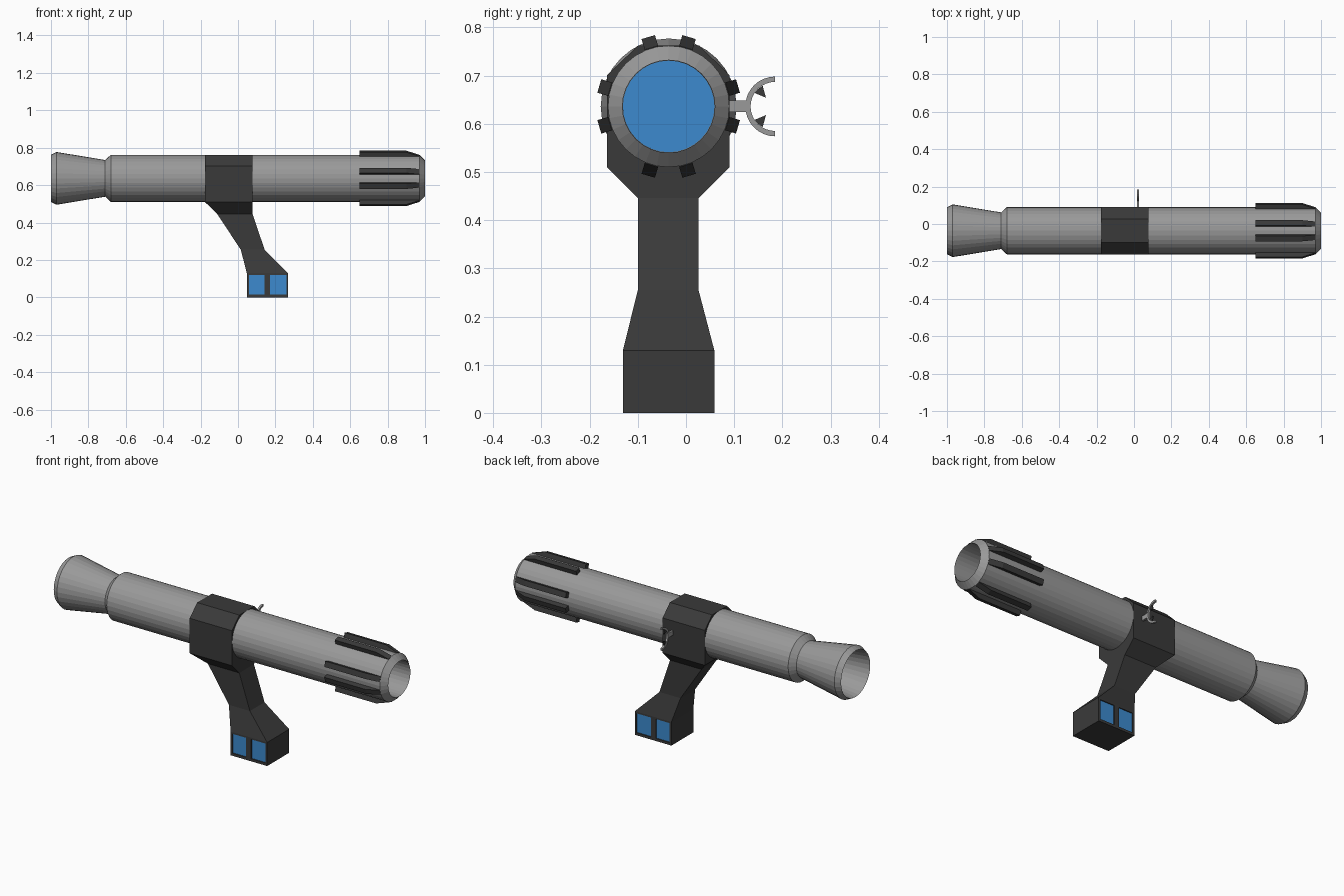
import bpy, bmesh
from math import pi, cos, sin, radians
from mathutils import Matrix, Vector

if "Cube" in bpy.data.objects:
    bpy.data.objects.remove(bpy.data.objects["Cube"])

CY, CZ, SIDES = -0.036, 0.636, 32      # tube axis and facet count


def material(name, rgb):
    m = bpy.data.materials.new(name)
    m.diffuse_color = (*rgb, 1)
    m.use_nodes = True
    m.node_tree.nodes["Principled BSDF"].inputs["Base Color"].default_value = m.diffuse_color
    return m


GREY = material("mid grey", (0.32, 0.32, 0.32))
DARK = material("dark grey", (0.042, 0.042, 0.042))
BLUE = material("blue", (0.045, 0.255, 0.62))


def finish(name, bm, *mats):
    bmesh.ops.recalc_face_normals(bm, faces=bm.faces)
    me = bpy.data.meshes.new(name)
    bm.to_mesh(me)
    bm.free()
    ob = bpy.data.objects.new(name, me)
    bpy.context.collection.objects.link(ob)
    for m in mats:
        me.materials.append(m)
    return ob


def loft(bm, rings, closed=False):
    """Skin a list of equal-length point rings; cap the ends unless closed."""
    vs = [[bm.verts.new(p) for p in r] for r in rings]
    n = len(rings[0])
    for a, b in zip(vs, vs[1:] + (vs[:1] if closed else [])):
        for i in range(n):
            bm.faces.new((a[i], a[(i + 1) % n], b[(i + 1) % n], b[i]))
    if not closed:
        bm.faces.new(vs[0])
        bm.faces.new(vs[-1])


def circle(x, r):
    return [(x, CY + r * cos(2 * pi * i / SIDES), CZ + r * sin(2 * pi * i / SIDES))
            for i in range(SIDES)]


def prism(bm, outline, x0, x1):
    """Extrude a (y, z) outline along x."""
    loft(bm, [[(x, y, z) for y, z in outline] for x in (x0, x1)])


def panel(x0, x1, y, z0=.014, z1=.12):
    return [(x0, y, z0), (x1, y, z0), (x1, y, z1), (x0, y, z1)]


# Hollow launch tube: outer skin, then bore and rear funnel
bm = bmesh.new()
profile = [(-1, .126), (-.97, .141), (-.71, .098), (-.68, .126), (.97, .126),
           (1, .096), (-.66, .095), (-.70, .088)]
loft(bm, [circle(x, r) for x, r in profile], closed=True)
finish("launch_tube", bm, GREY)

# Blue plug deep in the bore
bm = bmesh.new()
bm.faces.new([bm.verts.new(p) for p in circle(-.65, .0955)])
finish("bore_plug", bm, BLUE)

# Eight muzzle fins, in pairs around each quarter
bm = bmesh.new()
for quarter in range(4):
    for side in (-1, 1):
        turn = Matrix.Rotation(quarter * pi / 2 + side * radians(16.4), 4, 'X')
        place = Matrix.Translation((0, CY, CZ)) @ turn
        side_outline = [(.65, .12), (.65, .15), (.90, .15), (.97, .127), (.97, .12)]
        loft(bm, [[place @ Vector((x, w, r)) for x, r in side_outline]
                  for w in (-.0145, .0145)])
finish("muzzle_fins", bm, DARK)

# Clamp and grip: one stack of rectangles (z, x0, x1, y0, y1)
sections = [(0, .047, .268, -.131, .059), (.129, .047, .268, -.131, .059),
            (.255, .015, .142, -.1, .026), (.446, -.112, .078, -.1, .026),
            (.51, -.177, .078, -.164, .09), (.701, -.177, .078, -.164, .09),
            (.762, -.177, .078, -.1, .028)]
bm = bmesh.new()
loft(bm, [[(a, c, z), (b, c, z), (b, d, z), (a, d, z)] for z, a, b, c, d in sections])
grip = finish("clamp_and_grip", bm, DARK)

# Cut the bore through the clamp and shallow recesses for the panels
PANELS = ((.058, .141), (.171, .258))
bm = bmesh.new()
loft(bm, [circle(-.3, .115), circle(.2, .115)])
for x0, x1 in PANELS:
    for y0, y1 in ((-.15, -.125), (.053, .08)):
        loft(bm, [panel(x0, x1, y0), panel(x0, x1, y1)])
cutter = finish("recess_cutter", bm)
cutter.hide_render = True
cut = grip.modifiers.new("recesses", 'BOOLEAN')
cut.object, cut.operation, cut.solver = cutter, 'DIFFERENCE', 'EXACT'
bpy.context.view_layer.objects.active = grip
bpy.ops.object.modifier_apply(modifier=cut.name)
bpy.data.objects.remove(cutter)

# Blue panels on both sides of the grip foot
bm = bmesh.new()
for y in (-.1255, .0535):
    for x0, x1 in PANELS:
        bm.faces.new([bm.verts.new(p) for p in panel(x0, x1, y)])
finish("grip_panels", bm, BLUE)

# Side sight: stem and open half ring
SY, X0, X1 = .185, .015, .026
arc = [pi / 2 + pi * i / 16 for i in range(17)]
outline = [(SY + .062 * cos(a), CZ + .062 * sin(a)) for a in arc]
outline += [(SY + .051 * cos(a), CZ + .051 * sin(a)) for a in reversed(arc)]
bm = bmesh.new()
prism(bm, outline, X0, X1)
prism(bm, [(.085, .624), (.13, .624), (.13, .648), (.085, .648)], X0, X1)
finish("sight_ring", bm, GREY)

# Two pointers inside the ring
bm = bmesh.new()
for s in (-1, 1):
    prism(bm, [(.140, CZ + s * .029), (.159, CZ + s * .043), (.166, CZ + s * .018)],
          X0 + .002, X1 - .002)
finish("sight_pointers", bm, DARK)
